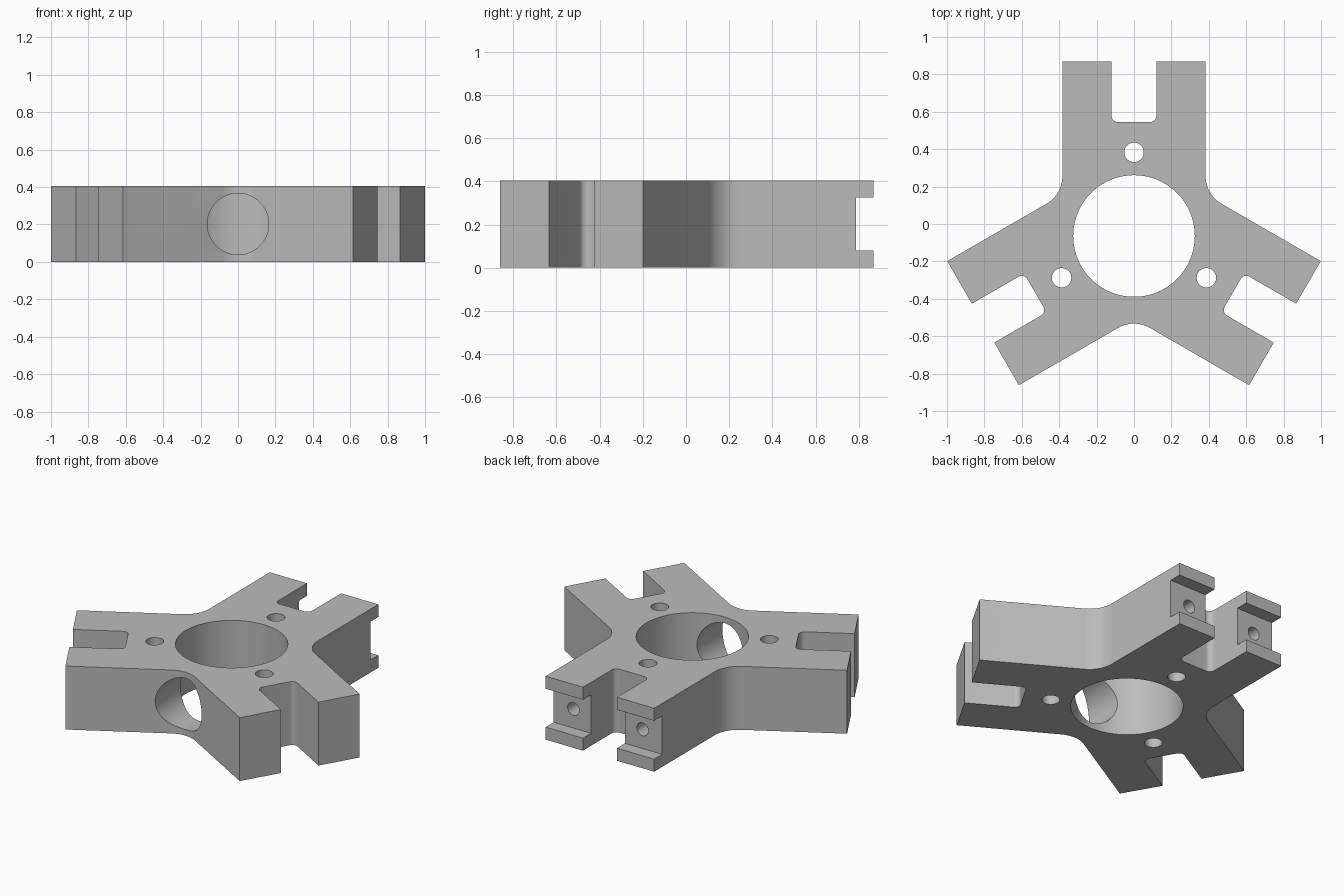
import bpy, bmesh, math
from mathutils import Vector, Matrix

cube = bpy.data.objects.get("Cube")
if cube:
    bpy.data.objects.remove(cube, do_unlink=True)

HUB = Vector((0, -0.064, 0))
HEIGHT = 0.405
MID = HEIGHT / 2
REACH, HALF = 0.932, 0.383           # arm length from hub, half width
SLOT_HALF, SLOT_FLOOR = 0.12, 0.609
INNER = HALF / math.tan(math.radians(60))

grey = bpy.data.materials.new("light grey")
grey.use_nodes = True
colour = (0.5, 0.5, 0.5, 1)
grey.diffuse_color = colour
grey.node_tree.nodes["Principled BSDF"].inputs["Base Color"].default_value = colour


def make_object(name, bm):
    bmesh.ops.recalc_face_normals(bm, faces=bm.faces)
    mesh = bpy.data.meshes.new(name)
    bm.to_mesh(mesh)
    bm.free()
    mesh.materials.append(grey)
    obj = bpy.data.objects.new(name, mesh)
    bpy.context.collection.objects.link(obj)
    return obj


def rounded(prev, corner, nxt, radius, steps=12):
    """Points of the arc that replaces a corner."""
    if radius == 0:
        return [corner]
    a, b = (prev - corner).normalized(), (nxt - corner).normalized()
    half = a.angle(b) / 2
    centre = corner + (a + b).normalized() * radius / math.sin(half)
    start = corner + a * radius / math.tan(half) - centre
    end = corner + b * radius / math.tan(half) - centre
    return [centre + start.slerp(end, i / steps) * radius / start.slerp(end, i / steps).length
            for i in range(steps + 1)]


def cut(body, bm, matrix):
    """Subtract a closed shape placed by the matrix."""
    bm.transform(matrix)
    cutter = make_object("cutter", bm)
    cutter.hide_render = True
    mod = body.modifiers.new("cut", "BOOLEAN")
    mod.operation, mod.solver, mod.object = "DIFFERENCE", "EXACT", cutter
    bpy.context.view_layer.objects.active = body
    bpy.ops.object.modifier_apply(modifier=mod.name)
    mesh = cutter.data
    bpy.data.objects.remove(cutter, do_unlink=True)
    bpy.data.meshes.remove(mesh)


def drill(body, matrix, at, radius, depth, along_y=False, segments=32):
    bm = bmesh.new()
    bmesh.ops.create_cone(bm, cap_ends=True, segments=segments,
                          radius1=radius, radius2=radius, depth=depth)
    turn = Matrix.Rotation(math.pi / 2, 4, "X") if along_y else Matrix()
    cut(body, bm, matrix @ Matrix.Translation(at) @ turn)


def mill(body, matrix, at, size):
    bm = bmesh.new()
    bmesh.ops.create_cube(bm, size=1)
    cut(body, bm, matrix @ Matrix.Translation(at) @ Matrix.Diagonal((*size, 1)))


# Frame of each arm, with its length along local y
arms = [Matrix.Translation(HUB) @ Matrix.Rotation(math.radians(120 * i), 4, "Z")
        for i in range(3)]

# Three-armed plate with slotted arms and rounded inner corners
arm_corners = [(HALF, REACH, 0), (SLOT_HALF, REACH, 0), (SLOT_HALF, SLOT_FLOOR, 0.035),
               (-SLOT_HALF, SLOT_FLOOR, 0.035), (-SLOT_HALF, REACH, 0),
               (-HALF, REACH, 0), (-HALF, INNER, 0.17)]
corners = [(arm @ Vector((x, y, 0)), r) for arm in arms for x, y, r in arm_corners]
outline = []
for i, (point, radius) in enumerate(corners):
    outline += rounded(corners[i - 1][0].to_2d(), point.to_2d(),
                       corners[(i + 1) % len(corners)][0].to_2d(), radius)
bm = bmesh.new()
base = bm.faces.new([bm.verts.new((p.x, p.y, 0)) for p in outline])
extruded = bmesh.ops.extrude_face_region(bm, geom=[base], use_keep_orig=True)
bmesh.ops.translate(bm, vec=(0, 0, HEIGHT),
                    verts=[g for g in extruded["geom"] if isinstance(g, bmesh.types.BMVert)])
body = make_object("three_arm_bracket", bm)

# Central bore and the front hole leading into it
drill(body, Matrix.Translation(HUB), (0, 0, MID), 0.325, 1, segments=96)
drill(body, Matrix.Translation(HUB), (0, -0.4, MID), 0.164, 0.7, along_y=True, segments=64)

# Upright hole, end channel and end bolt holes of each arm
for arm in arms:
    drill(body, arm, (0, 0.447, MID), 0.052, 1)
    mill(body, arm, (0, REACH, MID), (1, 0.162, 0.245))
    for side in (-1, 1):
        drill(body, arm, (side * 0.244, REACH - 0.2, MID), 0.041, 0.3, along_y=True)

bpy.ops.object.select_all(action="DESELECT")
body.select_set(True)
bpy.context.view_layer.objects.active = body
bpy.ops.object.shade_smooth_by_angle(angle=math.radians(30))
